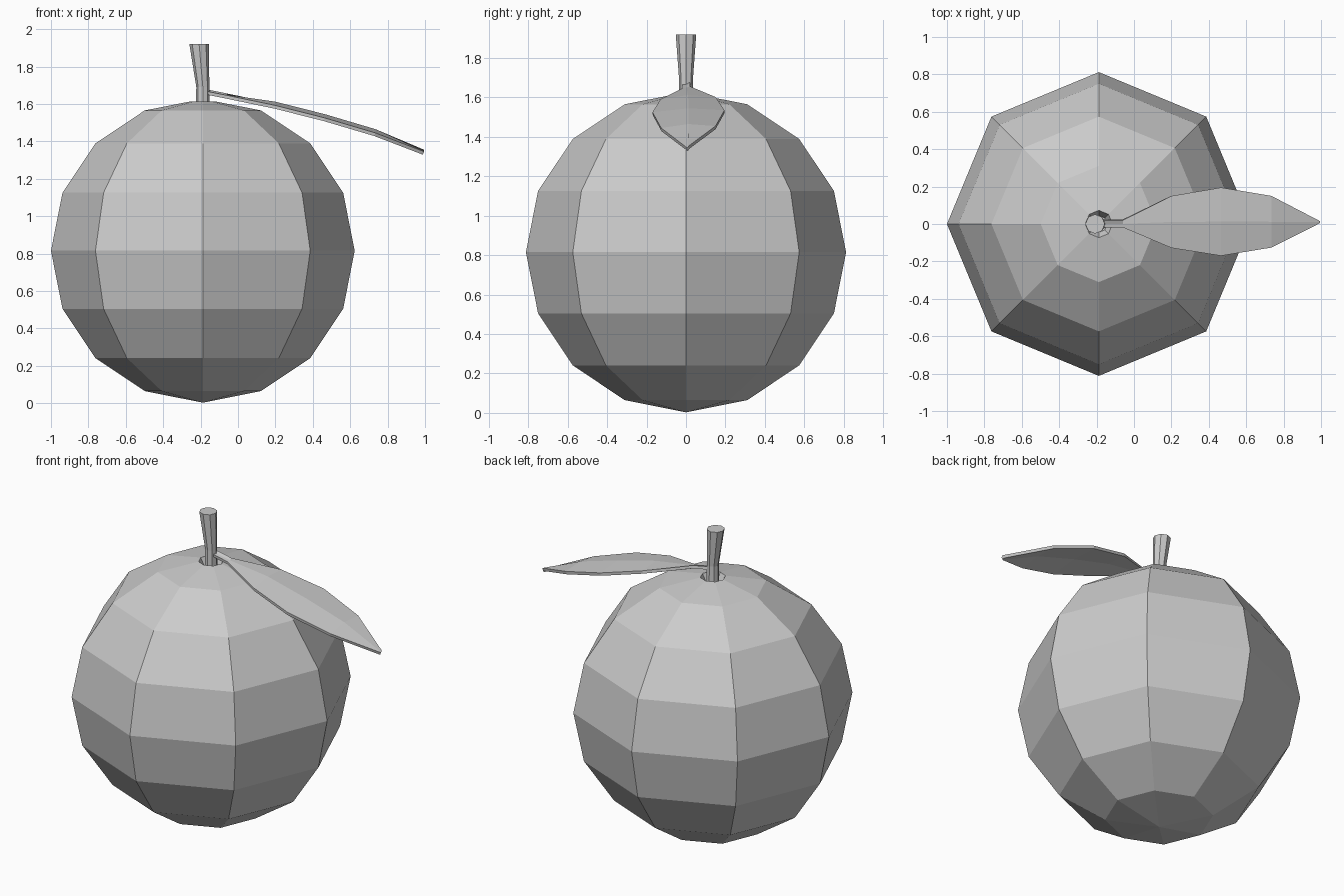
import bpy
from math import cos, sin, pi

if "Cube" in bpy.data.objects:
    bpy.data.objects.remove(bpy.data.objects["Cube"])

CX = -0.188  # fruit axis


def make(name, verts, faces):
    mesh = bpy.data.meshes.new(name)
    mesh.from_pydata(verts, [], faces)
    mesh.update()
    obj = bpy.data.objects.new(name, mesh)
    bpy.context.collection.objects.link(obj)
    return obj


def rings(name, profile, n=8):
    """Stack n-sided rings (radius, z, centre x), capped at both ends."""
    verts = [(x + r * cos(2 * pi * i / n), r * sin(2 * pi * i / n), z)
             for r, z, x in profile for i in range(n)]
    faces = [(k * n + i, k * n + (i + 1) % n, (k + 1) * n + (i + 1) % n, (k + 1) * n + i)
             for k in range(len(profile) - 1) for i in range(n)]
    last = (len(profile) - 1) * n
    faces += [tuple(reversed(range(n))), tuple(range(last, last + n))]
    return make(name, verts, faces)


# Fruit body: eight-sided sphere with a small dimple at the top
R = 0.812
body = [(max(R * sin(pi * k / 8), 0.001), R - R * cos(pi * k / 8) + 0.003, CX) for k in range(8)]
body += [(0.073, 1.612, CX), (0.045, 1.56, CX)]
rings("fruit", body)

# Stem: leans left and flares at the cut end
rings("stem", [(0.038, 1.54, CX), (0.035, 1.69, CX), (0.052, 1.92, -0.208)])

# Leaf: rows across its length (x, near y, far y, edge z, middle z)
rows = [(-0.17, -0.018, 0.02, 1.668, 1.670),
        (-0.06, -0.018, 0.02, 1.646, 1.649),
        (0.20, -0.128, 0.15, 1.592, 1.612),
        (0.465, -0.17, 0.195, 1.525, 1.545),
        (0.735, -0.126, 0.15, 1.445, 1.465),
        (0.995, 0.005, 0.015, 1.345, 1.346)]
verts = []
for x, near, far, ze, zm in rows:
    verts += [(x, near, ze), (x, (near + far) / 2, zm), (x, far, ze + 0.01)]
faces = [(3 * k + j, 3 * k + 3 + j, 3 * k + 4 + j, 3 * k + 1 + j)
         for k in range(len(rows) - 1) for j in range(2)]
leaf = make("leaf", verts, faces)
solid = leaf.modifiers.new("thickness", 'SOLIDIFY')
solid.thickness = 0.018
solid.offset = -1
